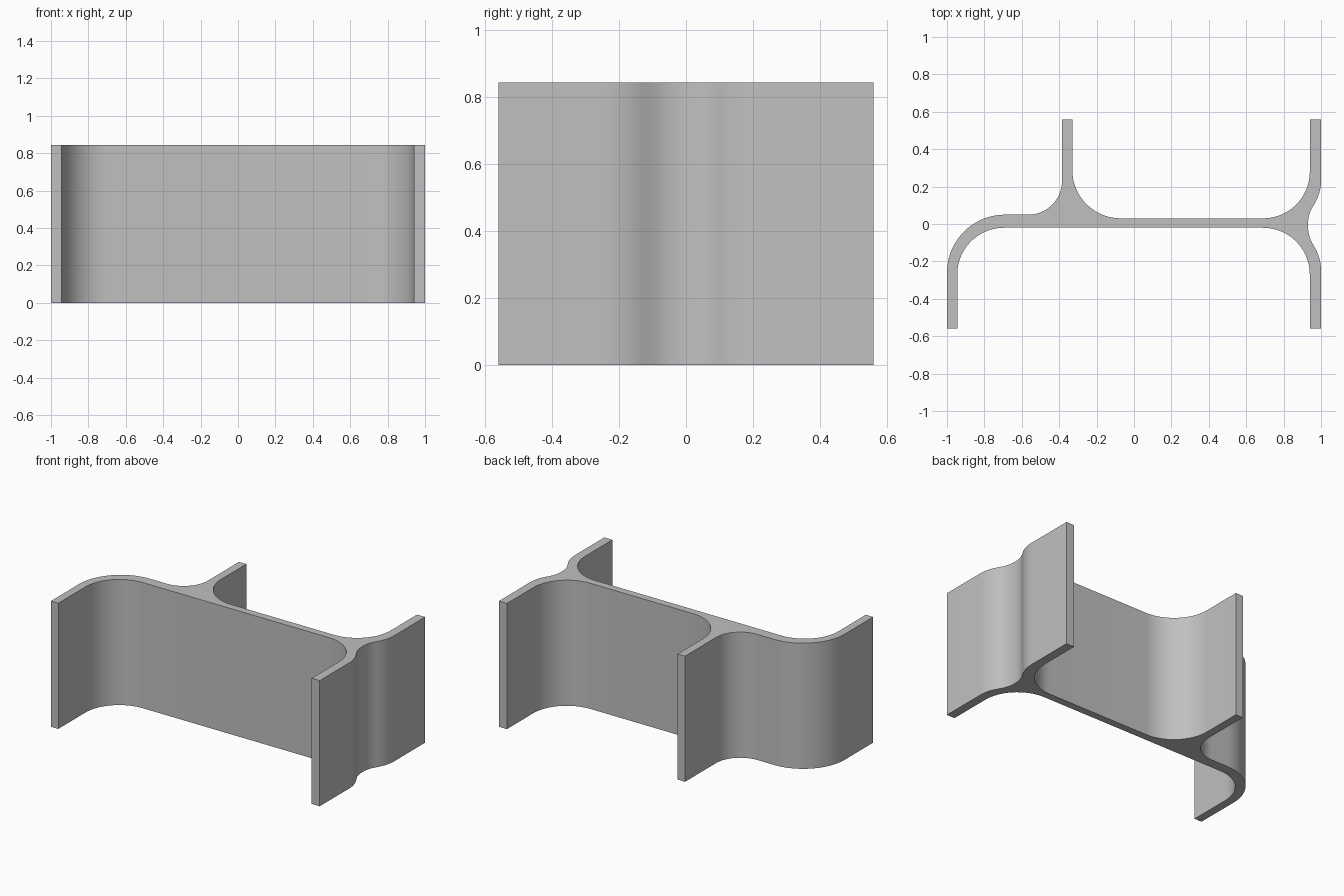
import bpy
import bmesh
import math
from mathutils import Vector

cube = bpy.data.objects.get("Cube")
if cube:
    bpy.data.objects.remove(cube, do_unlink=True)

HEIGHT = 0.845

# Plan outline, clockwise: corner x, corner y, fillet radius
OUTLINE = [
    (-1.0, -0.56, 0), (-1.0, 0.05, 0.31),                       # outer left bend
    (-0.385, 0.05, 0.18), (-0.385, 0.56, 0),                    # back fin
    (-0.33, 0.56, 0), (-0.33, 0.03, 0.26),
    (0.94, 0.03, 0.25), (0.94, 0.56, 0),                        # right flange, back half
    (1.0, 0.56, 0), (1.0, 0.165, 0.24), (0.93, 0.05, 0.18),     # pinched waist
    (0.93, -0.06, 0.18), (1.0, -0.185, 0.24), (1.0, -0.56, 0),
    (0.94, -0.56, 0), (0.94, -0.02, 0.25),                      # right flange, front half
    (-0.945, -0.02, 0.25), (-0.945, -0.56, 0),                  # inner left bend
]


def fillet(before, corner, after, radius):
    """Points of the arc that rounds a corner."""
    if radius == 0:
        return [corner]
    a = (before - corner).normalized()
    b = (after - corner).normalized()
    half = a.angle(b) / 2
    start = corner + a * radius / math.tan(half)
    centre = corner + (a + b).normalized() * radius / math.sin(half)
    spoke = start - centre
    u = spoke.normalized()
    v = -a                      # direction of travel at the start of the arc
    sweep = math.pi - 2 * half
    steps = max(6, round(sweep / math.radians(6)))
    return [centre + radius * (u * math.cos(sweep * i / steps)
                               + v * math.sin(sweep * i / steps))
            for i in range(steps + 1)]


# Rounded outline
corners = [Vector((x, y, 0)) for x, y, r in OUTLINE]
points = []
for i, (x, y, r) in enumerate(OUTLINE):
    points += fillet(corners[i - 1], corners[i], corners[(i + 1) % len(corners)], r)

# Extruded body
bm = bmesh.new()
base = bm.faces.new([bm.verts.new(p) for p in points])
raised = bmesh.ops.extrude_face_region(bm, geom=[base], use_keep_orig=True)
bmesh.ops.translate(bm, vec=(0, 0, HEIGHT),
                    verts=[g for g in raised["geom"] if isinstance(g, bmesh.types.BMVert)])
bmesh.ops.recalc_face_normals(bm, faces=bm.faces)
mesh = bpy.data.meshes.new("extruded_profile")
bm.to_mesh(mesh)
bm.free()
body = bpy.data.objects.new("extruded_profile", mesh)
bpy.context.collection.objects.link(body)

# Grey material
grey = bpy.data.materials.new("light_grey")
grey.use_nodes = True
colour = (0.53, 0.53, 0.53, 1)
grey.diffuse_color = colour
shader = next(n for n in grey.node_tree.nodes if n.type == "BSDF_PRINCIPLED")
shader.inputs["Base Color"].default_value = colour
mesh.materials.append(grey)

# Smooth curves with crisp ends
bpy.ops.object.select_all(action="DESELECT")
body.select_set(True)
bpy.context.view_layer.objects.active = body
bpy.ops.object.shade_smooth_by_angle(angle=math.radians(30))
